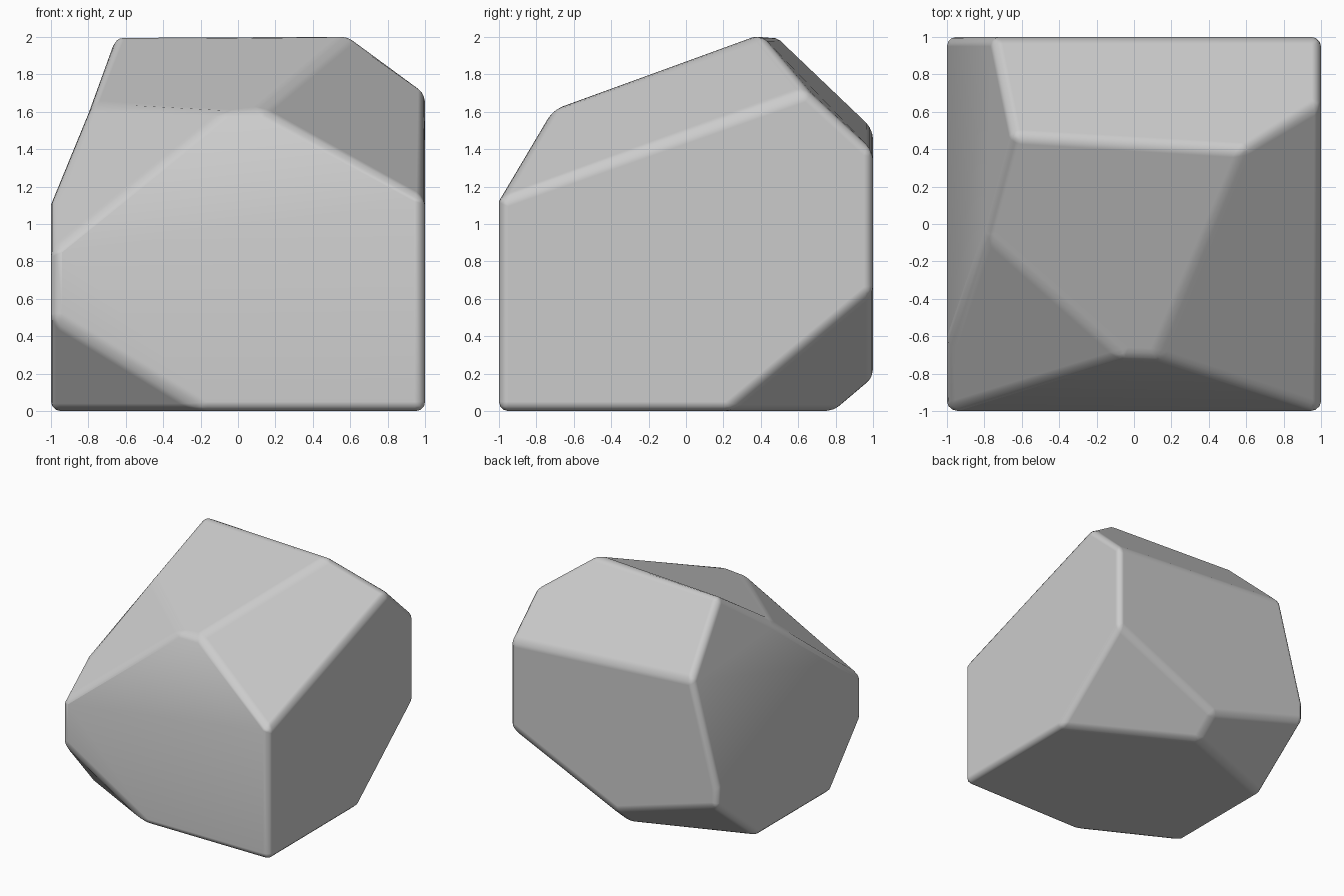
import bpy, bmesh

if "Cube" in bpy.data.objects:
    bpy.data.objects.remove(bpy.data.objects["Cube"])

# Corner points of the chipped boulder, one letter each
corners = {
    # upper facet corners
    'A': (-.65, .47, 2.015), 'B': (.60, .40, 2.015),
    'C': (.12, -.71, 1.61), 'D': (-.05, -.71, 1.61),
    'E': (-.79, -.05, 1.63), 'F': (1, .65, 1.71),
    # around the sides
    'G': (1, -1, 1.13), 'H': (1, 1, 1.39), 'I': (-.76, 1, 1.51),
    'J': (-1, -.66, 1.12), 'K': (-1, -1, .84), 'L': (-1, -1, .50),
    'Q': (-1, 1, .46), 'V': (-1, 1, .62), 'S': (-.03, 1, .17), 'U': (1, 1, .64),
    # around the base
    'M': (-.18, -1, 0), 'N': (1, -1, 0), 'O': (-1, -.57, 0),
    'P': (-1, .43, 0), 'R': (-.03, .80, 0), 'T': (1, .23, 0),
}

facets = [
    'ABCDE', 'BFGC', 'ABFHI', 'DEJK',                  # top slopes
    'CGKD', 'GNMLK', 'AIVJE', 'VQPOLKJ',               # front and left, upper and lower
    'FHUTNG', 'HIVQSU',                                # right and back
    'NTRPOM', 'LMO', 'QSRP', 'USRT',                   # base and lower chips
]
soft_edges = [{'K', 'G'}, {'J', 'V'}]                  # shallow bends, left unbevelled

bm = bmesh.new()
v = {name: bm.verts.new(co) for name, co in corners.items()}
name_of = {vert: name for name, vert in v.items()}
for loop in facets:
    bm.faces.new([v[c] for c in loop]).smooth = True
bmesh.ops.recalc_face_normals(bm, faces=bm.faces)

# Worn edges: bevel everything except the shallow bends
weight = bm.edges.layers.float.new("bevel_weight_edge")
for e in bm.edges:
    e[weight] = 0.0 if {name_of[p] for p in e.verts} in soft_edges else 1.0

mesh = bpy.data.meshes.new("boulder")
bm.to_mesh(mesh)
bm.free()
boulder = bpy.data.objects.new("boulder", mesh)
bpy.context.collection.objects.link(boulder)

bevel = boulder.modifiers.new("worn_edges", 'BEVEL')
bevel.width = .05
bevel.segments = 3
bevel.limit_method = 'WEIGHT'
bevel.harden_normals = True
